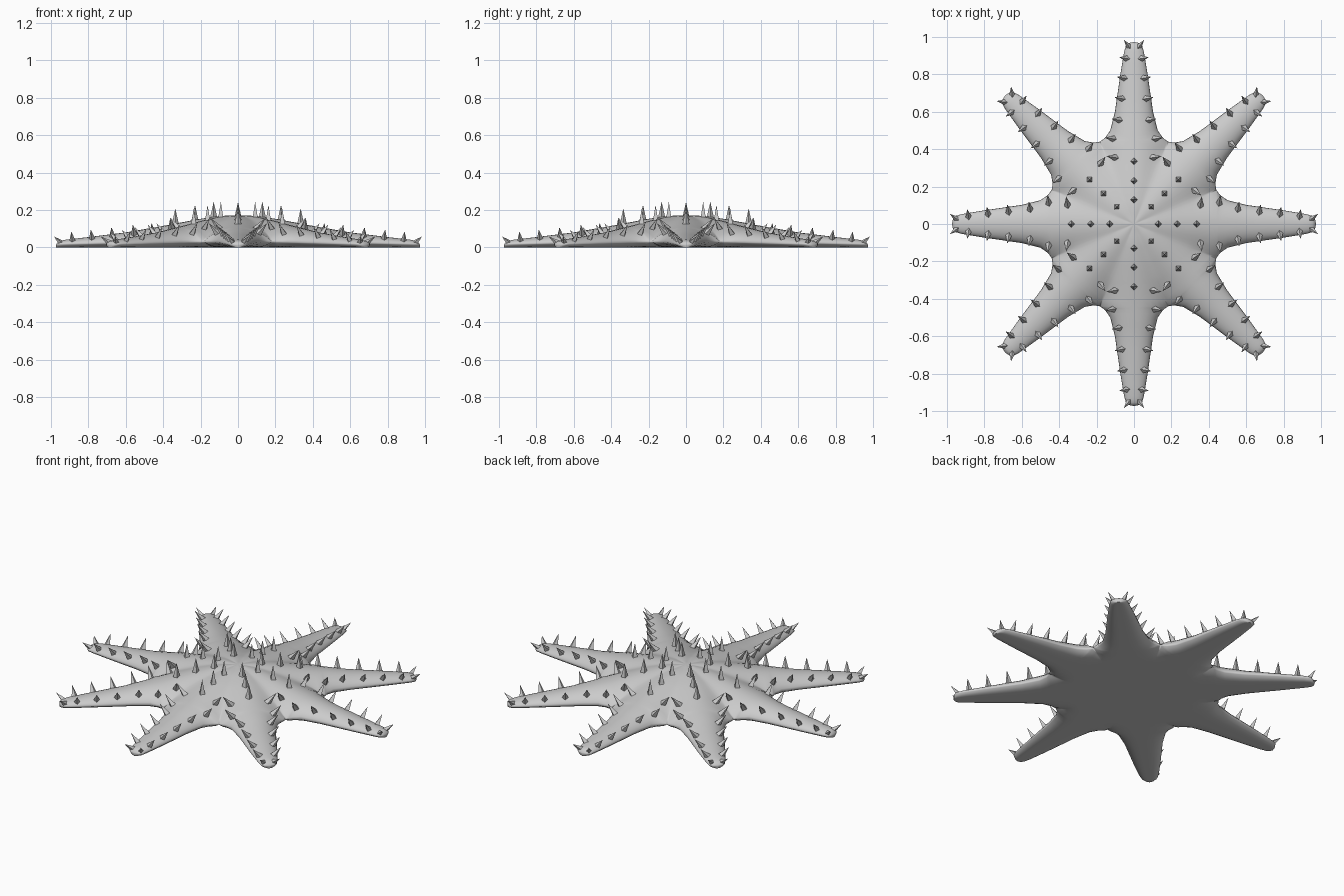
import bpy, bmesh, math
from mathutils import Vector, Matrix

cube = bpy.data.objects.get("Cube")
if cube:
    bpy.data.objects.remove(cube, do_unlink=True)

ARMS = 8
VALLEY = 0.44                      # distance along an arm where it leaves the disc
TAN = math.tan(math.pi / ARMS)

grey = bpy.data.materials.new("sea_grey")
grey.use_nodes = True
colour = (0.6, 0.6, 0.6, 1)
grey.diffuse_color = colour
grey.node_tree.nodes["Principled BSDF"].inputs["Base Color"].default_value = colour


def curve(points):
    """Piecewise linear function through the points."""
    def value(x):
        for (x0, y0), (x1, y1) in zip(points, points[1:]):
            if x <= x1:
                return y0 + (y1 - y0) * max(0, x - x0) / (x1 - x0)
        return points[-1][1]
    return value


arm_width = curve([(VALLEY, .182), (.46, .155), (.5, .127), (.6, .102), (.8, .073),
                   (.92, .053), (.955, .043), (.968, .027), (.973, 0)])
ridge = curve([(0, .172), (.1, .168), (.2, .153), (.4, .115), (.6, .08), (.8, .055),
               (.93, .04), (.96, .032), (.973, .015)])
edge = curve([(0, .172), (.1, .163), (.2, .14), (.3, .108), (.38, .07), (VALLEY, .03),
              (.6, .025), (.973, .015)])
under = curve([(0, 0), (.36, 0), (VALLEY, .03), (.6, .025), (.973, .015)])
power = curve([(0, 1.6), (.3, 1.6), (.5, .6), (1, .5)])


def width(u):
    return u * TAN if u <= VALLEY else arm_width(u)


def top(u, s):
    return edge(u) + (ridge(u) - edge(u)) * max(0, 1 - s * s) ** power(u)


def new_object(name, bm):
    mesh = bpy.data.meshes.new(name)
    bm.to_mesh(mesh)
    bm.free()
    mesh.materials.append(grey)
    ob = bpy.data.objects.new(name, mesh)
    bpy.context.collection.objects.link(ob)
    bpy.ops.object.select_all(action="DESELECT")
    ob.select_set(True)
    bpy.context.view_layer.objects.active = ob
    return ob


# Body: each arm is a skin of cross-sections filling one wedge of the disc
bm = bmesh.new()
STEPS = 12
stations = [VALLEY * i / 14 for i in range(15)]
stations += [.45, .46, .48, .5, .55, .6, .67, .74, .8, .86, .92, .94, .955, .963, .968, .973]
sides = [math.sin(math.pi * (i / STEPS - .5)) for i in range(STEPS + 1)]
for arm in range(ARMS):
    turn = Matrix.Rotation(arm * math.tau / ARMS, 3, "Z")
    for upper in (True, False):
        rows = []
        for u in stations:
            row = []
            for s in sides:
                z = top(u, s) if upper else under(u) * abs(s) ** 5
                row.append(bm.verts.new(turn @ Vector((u, s * width(u), z))))
            rows.append(row)
        for a, b in zip(rows, rows[1:]):
            for i in range(STEPS):
                quad = (a[i], b[i], b[i + 1], a[i + 1])
                bm.faces.new(quad if upper else quad[::-1])
# Close the blunt tips and weld the wedges together
bmesh.ops.remove_doubles(bm, verts=bm.verts, dist=.0005)
bmesh.ops.holes_fill(bm, edges=[e for e in bm.edges if e.is_boundary], sides=0)
bmesh.ops.recalc_face_normals(bm, faces=bm.faces)
new_object("starfish_body", bm)
bpy.ops.object.shade_smooth()

# Spines: four-sided cones, one row on the crown and a pair of rows down each arm
bm = bmesh.new()


def spine(turn, base, direction, length, radius):
    direction = Vector(direction).normalized()
    base = Vector(base) - direction * .012
    spin = direction.to_track_quat("Z", "Y").to_matrix().to_4x4()
    place = turn @ Matrix.Translation(base + direction * length / 2) @ spin
    bmesh.ops.create_cone(bm, cap_ends=True, segments=4, radius1=radius, radius2=0,
                          depth=length, matrix=place)


for arm in range(ARMS):
    turn = Matrix.Rotation(arm * math.tau / ARMS, 4, "Z")
    for u in (.13, .23, .335):
        spine(turn, (u, 0, top(u, 0)), (0, 0, 1), .092, .021)
    for u in (.355, .455, .555, .67, .78, .885, .952):
        s = .68
        tip = u > .9
        lean = (.65, .5, .6) if tip else (.1, .62, .75)
        for side in (-1, 1):
            spine(turn, (u, side * s * width(u), top(u, s)),
                  (lean[0], side * lean[1], lean[2]),
                  .062 if tip else .095 - .025 * u, .017 if tip else .022 - .003 * u)
new_object("spines", bm)
bpy.ops.object.shade_flat()
